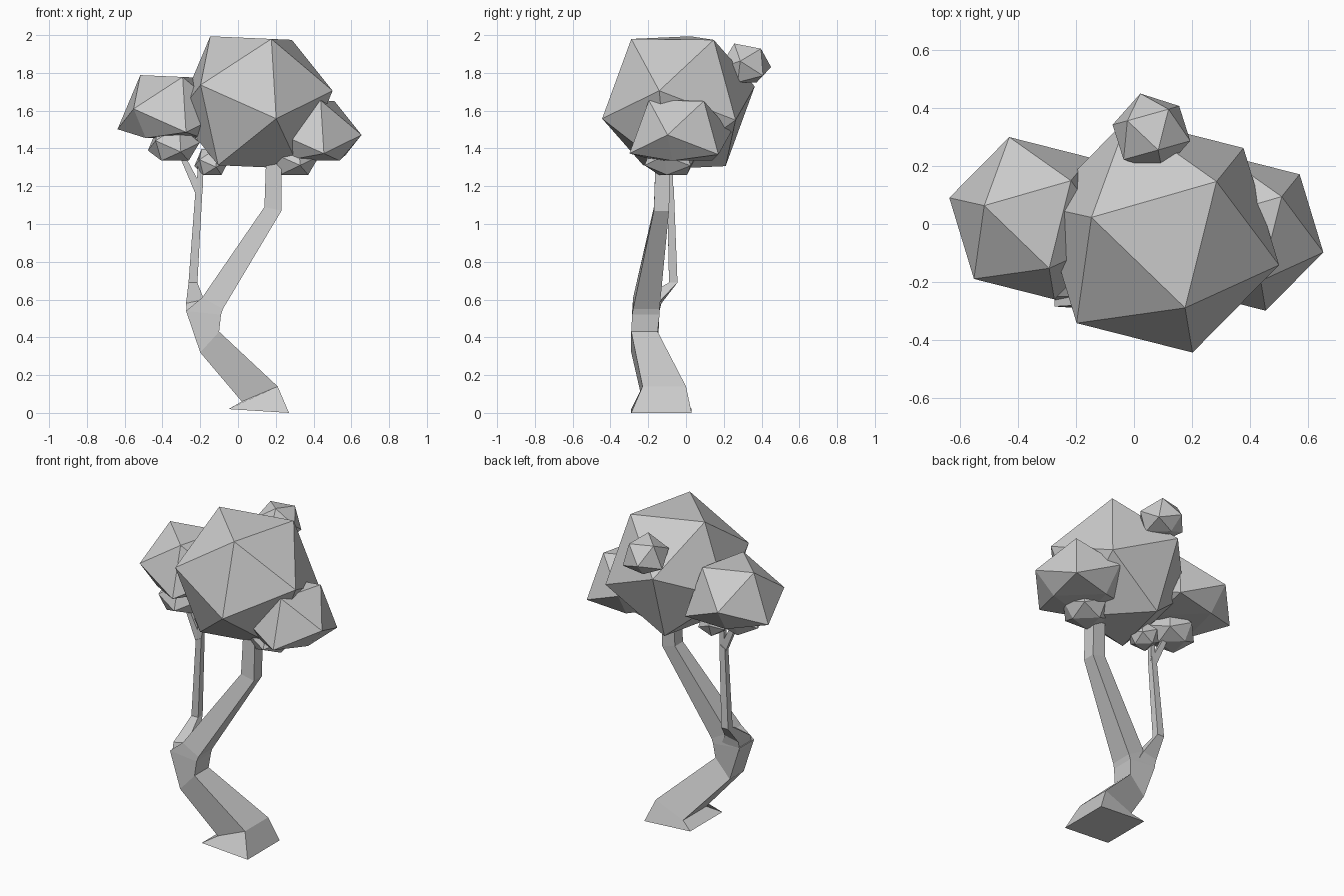
import bpy, bmesh
from math import radians, atan2
from mathutils import Matrix, Vector

if "Cube" in bpy.data.objects:
    bpy.data.objects.remove(bpy.data.objects["Cube"])


def finish(name, bm):
    bmesh.ops.recalc_face_normals(bm, faces=bm.faces)
    mesh = bpy.data.meshes.new(name)
    bm.to_mesh(mesh)
    bm.free()
    obj = bpy.data.objects.new(name, mesh)
    bpy.context.collection.objects.link(obj)
    return obj


def limb(name, rings):
    """Four-sided tube; ring = left x, left z, right x, right z, front y, back y."""
    bm = bmesh.new()
    loops = []
    for xl, zl, xr, zr, y0, y1 in rings:
        loops.append([bm.verts.new(p) for p in
                      ((xl, y0, zl), (xr, y0, zr), (xr, y1, zr), (xl, y1, zl))])
    for a, b in zip(loops, loops[1:]):
        for i in range(4):
            j = (i + 1) % 4
            bm.faces.new((a[i], a[j], b[j], b[i]))
    bm.faces.new(loops[0])
    bm.faces.new(loops[-1])
    return finish(name, bm)


def leaf_clump(name, centre, edge, floor=0.0, tilt=(0, 2.5)):
    """Icosahedron resting face-up, with its underside flattened at floor."""
    bm = bmesh.new()
    bmesh.ops.create_icosphere(bm, subdivisions=1, radius=edge * 0.951)
    bm.faces.ensure_lookup_table()
    face = bm.faces[0]
    face.normal_update()
    up = face.normal.rotation_difference(Vector((0, 0, 1))).to_matrix()
    v = up @ face.verts[0].co
    spin = Matrix.Rotation(radians(166) - atan2(v.y, v.x), 3, 'Z')
    lean = Matrix.Rotation(radians(tilt[0]), 3, 'X') @ Matrix.Rotation(radians(tilt[1]), 3, 'Y')
    for vert in bm.verts:
        vert.co = lean @ spin @ up @ vert.co + Vector(centre)
        vert.co.z = max(vert.co.z, floor)
    return finish(name, bm)


# Trunk, bending left then leaning right into the crown
limb("trunk", [
    (-0.05, 0.02, 0.27, 0.00, -0.29, 0.03),
    (0.02, 0.06, 0.21, 0.14, -0.23, 0.00),
    (-0.20, 0.32, -0.10, 0.43, -0.29, -0.15),
    (-0.275, 0.54, -0.09, 0.52, -0.285, -0.14),
    (-0.19, 0.61, -0.08, 0.55, -0.28, -0.14),
    (0.14, 1.09, 0.23, 1.07, -0.17, -0.09),
    (0.15, 1.38, 0.23, 1.38, -0.16, -0.08),
])

# Thin side branch with a small fork
limb("side_branch", [
    (-0.27, 0.52, -0.14, 0.52, -0.27, -0.145),
    (-0.275, 0.58, -0.18, 0.60, -0.25, -0.13),
    (-0.262, 0.69, -0.215, 0.69, -0.09, -0.045),
    (-0.225, 1.18, -0.187, 1.20, -0.10, -0.065),
])
limb("left_twig", [
    (-0.225, 1.16, -0.195, 1.20, -0.095, -0.07),
    (-0.31, 1.36, -0.285, 1.37, -0.09, -0.065),
])
limb("right_twig", [
    (-0.22, 1.18, -0.187, 1.18, -0.095, -0.07),
    (-0.21, 1.36, -0.18, 1.36, -0.10, -0.07),
])

# Foliage
leaf_clump("main_foliage", (0.09, -0.04, 1.643), 0.45)
leaf_clump("left_foliage", (-0.353, 0.02, 1.545), 0.312, 1.455)
leaf_clump("right_foliage", (0.38, -0.03, 1.43), 0.30, 1.335)
leaf_clump("back_foliage", (0.06, 0.315, 1.83), 0.148, 1.75, (-11, 0))
leaf_clump("lower_left_foliage", (-0.34, -0.07, 1.41), 0.15, 1.335)
leaf_clump("lower_right_foliage", (0.29, -0.08, 1.34), 0.155, 1.26)
leaf_clump("lower_middle_foliage", (-0.14, -0.08, 1.32), 0.10, 1.26)
